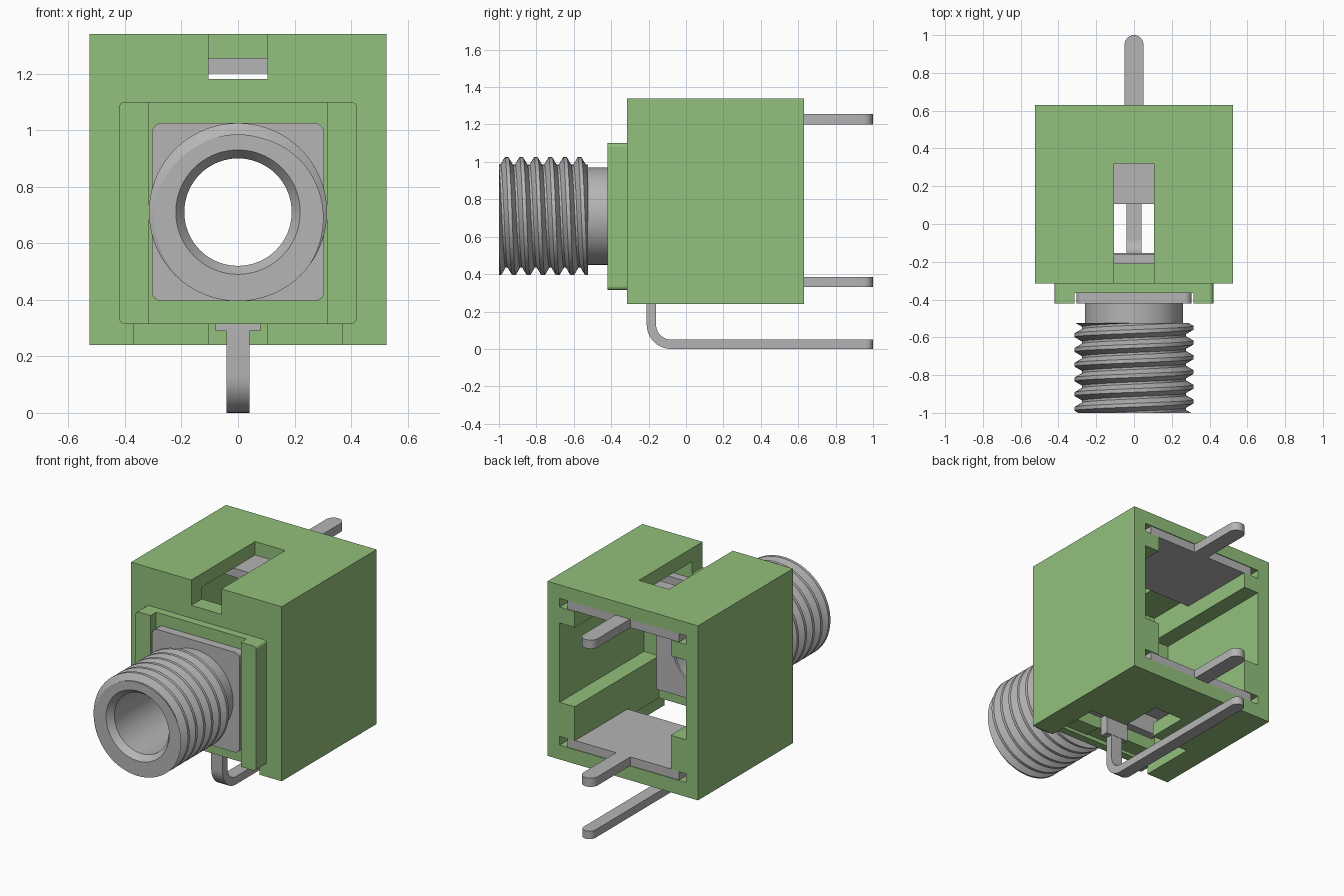
import bpy, bmesh, math
from mathutils import Vector

if "Cube" in bpy.data.objects:
    bpy.data.objects.remove(bpy.data.objects["Cube"])


def material(name, color):
    m = bpy.data.materials.new(name)
    m.use_nodes = True
    m.diffuse_color = (*color, 1)
    m.node_tree.nodes["Principled BSDF"].inputs["Base Color"].default_value = (*color, 1)
    return m


GREEN = material("green plastic", (0.29, 0.53, 0.2))
GRAY = material("gray metal", (0.46, 0.46, 0.46))
AXIS_Z = 0.71


def finish(name, bm, mat, smooth=False):
    bmesh.ops.recalc_face_normals(bm, faces=bm.faces)
    mesh = bpy.data.meshes.new(name)
    bm.to_mesh(mesh)
    bm.free()
    mesh.materials.append(mat)
    ob = bpy.data.objects.new(name, mesh)
    bpy.context.collection.objects.link(ob)
    if smooth:
        bpy.ops.object.select_all(action="DESELECT")
        ob.select_set(True)
        bpy.context.view_layer.objects.active = ob
        bpy.ops.object.shade_smooth_by_angle(angle=math.radians(30))
    return ob


def box(name, x, y, z, mat, corner=0):
    """Box from ranges, with optional rounded corners as seen from the front."""
    bm = bmesh.new()
    bmesh.ops.create_cube(bm, size=1)
    for v in bm.verts:
        v.co = [r[0] + (c + 0.5) * (r[1] - r[0]) for c, r in zip(v.co, (x, y, z))]
    if corner:
        edges = [e for e in bm.edges if abs(e.verts[0].co.y - e.verts[1].co.y) > 1e-4]
        bmesh.ops.bevel(bm, geom=edges, offset=corner, segments=4, profile=0.5, affect="EDGES")
    return finish(name, bm, mat)


def prism(name, points, offset, mat, smooth=False):
    """Extrude a closed outline of 3D points."""
    bm = bmesh.new()
    face = bm.faces.new([bm.verts.new(p) for p in points])
    ext = bmesh.ops.extrude_face_region(bm, geom=[face])
    moved = [g for g in ext["geom"] if isinstance(g, bmesh.types.BMVert)]
    bmesh.ops.translate(bm, verts=moved, vec=Vector(offset))
    return finish(name, bm, mat, smooth)


def cut(ob, cutters):
    """Subtract each cutter and remove it."""
    bpy.context.view_layer.objects.active = ob
    for c in cutters:
        c.hide_render = True
        mod = ob.modifiers.new("cut", "BOOLEAN")
        mod.operation, mod.solver, mod.object = "DIFFERENCE", "EXACT", c
        bpy.ops.object.modifier_apply(modifier=mod.name)
        bpy.data.objects.remove(c)


def hole():
    pts = [(0.2 * math.cos(a), -0.6, AXIS_Z + 0.2 * math.sin(a))
           for a in (math.tau * i / 48 for i in range(48))]
    return prism("hole_cutter", pts, (0, 0.6, 0), GRAY)


def opening(half, y, z):
    return box("opening_cutter", (-half, half), y, z, GREEN)


# Housing: open at the back, stepped cavity, contact grooves, top and bottom slots
housing = box("housing", (-0.525, 0.525), (-0.315, 0.63), (0.24, 1.34), GREEN)
cut(housing, [
    opening(0.335, (-0.21, 0.8), (0.33, 1.255)),
    opening(0.44, (-0.21, 0.8), (0.6, 1.1)),
    opening(0.44, (0.105, 0.8), (1.2, 1.255)),
    opening(0.44, (0.105, 0.8), (0.33, 0.385)),
    opening(0.105, (-0.5, 0.32), (1.18, 1.5)),
    opening(0.105, (-0.5, 0.32), (0.1, 0.34)),
    opening(0.37, (-0.5, 0.05), (0.1, 0.335)),
    hole(),
])

# Front flange with a vertical channel
flange = box("front_flange", (-0.42, 0.42), (-0.42, -0.314), (0.315, 1.1), GREEN, 0.02)
cut(flange, [opening(0.315, (-0.6, -0.365), (0.2, 1.3)), hole()])

# Square collar plate and inner ground plate
collar = box("collar_plate", (-0.305, 0.305), (-0.42, -0.364), (0.395, 1.025), GRAY, 0.035)
cut(collar, [hole()])
ground = box("ground_plate", (-0.315, 0.315), (-0.21, -0.158), (0.415, 1.15), GRAY)
cut(ground, [hole()])
box("ground_tab", (-0.08, 0.08), (-0.21, -0.158), (0.29, 0.42), GRAY)


# Threaded barrel: helical skin trimmed at both ends, then neck and bore extruded
def barrel():
    n, pitch, turns = 72, 0.078, 9
    crest, root, start, end = 0.315, 0.275, -1.0, -0.525
    shape = [(0, crest), (0.25, crest), (0.55, root), (0.7, root)]
    bm = bmesh.new()
    rows = []
    for t in range(turns):
        for f, r in shape:
            row = []
            for i in range(n + 1):
                a = math.tau * i / n
                y = start + pitch * (t - 1.6 + f + i / n)
                row.append(bm.verts.new((r * math.sin(a), y, AXIS_Z + r * math.cos(a))))
            rows.append(row)
    for lo, hi in zip(rows, rows[1:]):
        for i in range(n):
            bm.faces.new((lo[i], lo[i + 1], hi[i + 1], hi[i]))
    bmesh.ops.remove_doubles(bm, verts=bm.verts, dist=1e-5)
    for y, side in ((start, -1), (end, 1)):
        bmesh.ops.bisect_plane(bm, geom=bm.verts[:] + bm.edges[:] + bm.faces[:],
                               plane_co=(0, y, 0), plane_no=(0, side, 0), clear_outer=True)

    def extend(y, steps):
        rim = [e for e in bm.edges if e.is_boundary
               and all(abs(v.co.y - y) < 1e-4 for v in e.verts)]
        for radius, new_y in steps:
            geom = bmesh.ops.extrude_edge_only(bm, edges=rim)["geom"]
            for v in (g for g in geom if isinstance(g, bmesh.types.BMVert)):
                d = Vector((v.co.x, 0, v.co.z - AXIS_Z)).normalized() * radius
                v.co = (d.x, new_y, AXIS_Z + d.z)
            rim = [g for g in geom if isinstance(g, bmesh.types.BMEdge)]

    extend(start, [(0.22, start), (0.19, -0.96), (0.19, -0.156)])
    extend(end, [(0.26, end), (0.26, -0.4)])
    return finish("threaded_barrel", bm, GRAY, True)


barrel()

# Rim of the barrel showing at the inner plate
rim = prism("barrel_rear_rim", [(0.24 * math.sin(math.tau * i / 48), -0.16,
            AXIS_Z + 0.24 * math.cos(math.tau * i / 48)) for i in range(48)], (0, 0.006, 0), GRAY)
cut(rim, [hole()])


# Flat contacts with a round-ended pin
def contact(name, z):
    w, tip = 0.05, 0.95
    pts = [(-w, 0.625), (-0.39, 0.625), (-0.39, 0.105), (0.39, 0.105), (0.39, 0.625), (w, 0.625)]
    pts += [(w * math.cos(a), tip + w * math.sin(a)) for a in (math.pi * i / 12 for i in range(13))]
    prism(name, [(x, y, z) for x, y in pts], (0, 0, 0.055), GRAY, True)


contact("upper_contact", 1.2)
contact("lower_contact", 0.33)


# Bent ground leg running back under the housing
def arc(r):
    return [(-0.08 - r * math.cos(a), 0.13 - r * math.sin(a))
            for a in (math.pi / 2 * i / 10 for i in range(11))]


outline = [(-0.21, 0.3)] + arc(0.13) + [(1, 0), (1, 0.05)] + arc(0.08)[::-1] + [(-0.16, 0.3)]
leg = prism("ground_leg", [(-0.04, y, z) for y, z in outline], (0.08, 0, 0), GRAY, True)
bm = bmesh.new()
bm.from_mesh(leg.data)
tips = [e for e in bm.edges if all(v.co.y > 0.999 for v in e.verts)
        and abs(e.verts[0].co.x - e.verts[1].co.x) < 1e-4]
bmesh.ops.bevel(bm, geom=tips, offset=0.038, segments=6, profile=0.5, affect="EDGES")
bm.to_mesh(leg.data)
bm.free()
